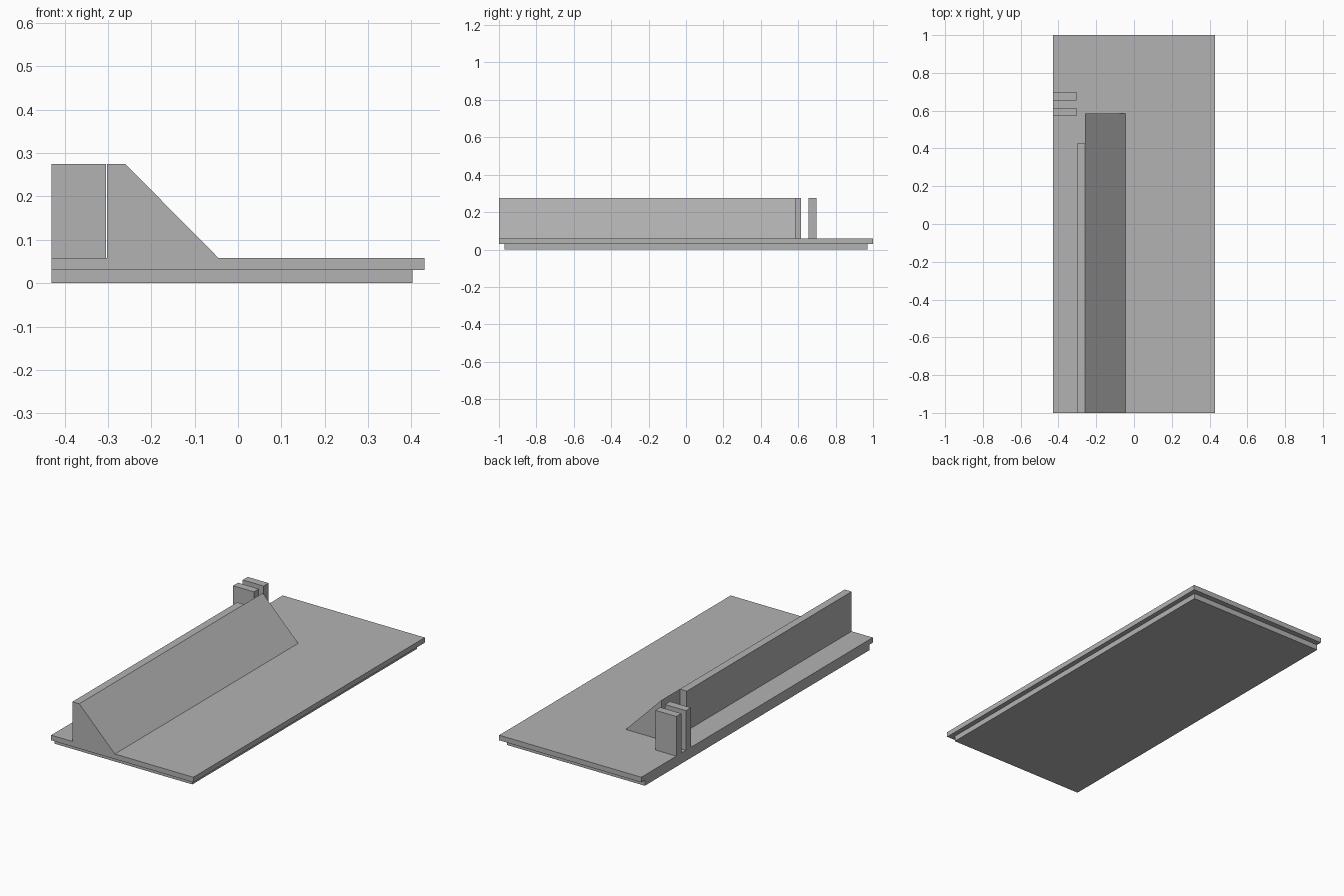
import bpy, bmesh

cube = bpy.data.objects.get("Cube")
if cube:
    bpy.data.objects.remove(cube, do_unlink=True)

grey = bpy.data.materials.new("plain_grey")
grey.use_nodes = True
colour = (0.45, 0.45, 0.45, 1)
grey.diffuse_color = colour
grey.node_tree.nodes["Principled BSDF"].inputs["Base Color"].default_value = colour


def extrude_profile(name, profile, y0, y1):
    """Extrude a closed (x, z) outline along y from y0 to y1."""
    bm = bmesh.new()
    face = bm.faces.new([bm.verts.new((x, y0, z)) for x, z in profile])
    out = bmesh.ops.extrude_face_region(bm, geom=[face])
    verts = [v for v in out["geom"] if isinstance(v, bmesh.types.BMVert)]
    bmesh.ops.translate(bm, verts=verts, vec=(0, y1 - y0, 0))
    bmesh.ops.recalc_face_normals(bm, faces=bm.faces)
    mesh = bpy.data.meshes.new(name)
    bm.to_mesh(mesh)
    bm.free()
    mesh.materials.append(grey)
    obj = bpy.data.objects.new(name, mesh)
    bpy.context.collection.objects.link(obj)
    return obj


def box(name, x0, x1, y0, y1, z0, z1):
    return extrude_profile(name, [(x0, z0), (x1, z0), (x1, z1), (x0, z1)], y0, y1)


right, left = -0.43, 0.43
wall_outer, wall_inner, ramp_foot = -0.302, -0.26, -0.045
slab_bottom, deck, top = 0.03, 0.058, 0.275

# Stepped base, flush along the right edge
box("lower_slab", right, 0.403, -0.97, 0.97, 0, slab_bottom)
box("upper_slab", right, left, -1, 1, slab_bottom, deck)

# Upright wall with a longer sloping ramp against it
box("upright_wall", wall_outer, wall_inner, -1, 0.425, deck, top)
extrude_profile("sloping_ramp", [(wall_inner, deck), (ramp_foot, deck), (wall_inner, top)], -1, 0.585)

# Pair of fins at the right edge
for name, y in (("front_fin", 0.572), ("back_fin", 0.655)):
    box(name, right, wall_outer - 0.002, y, y + 0.043, deck, top)
